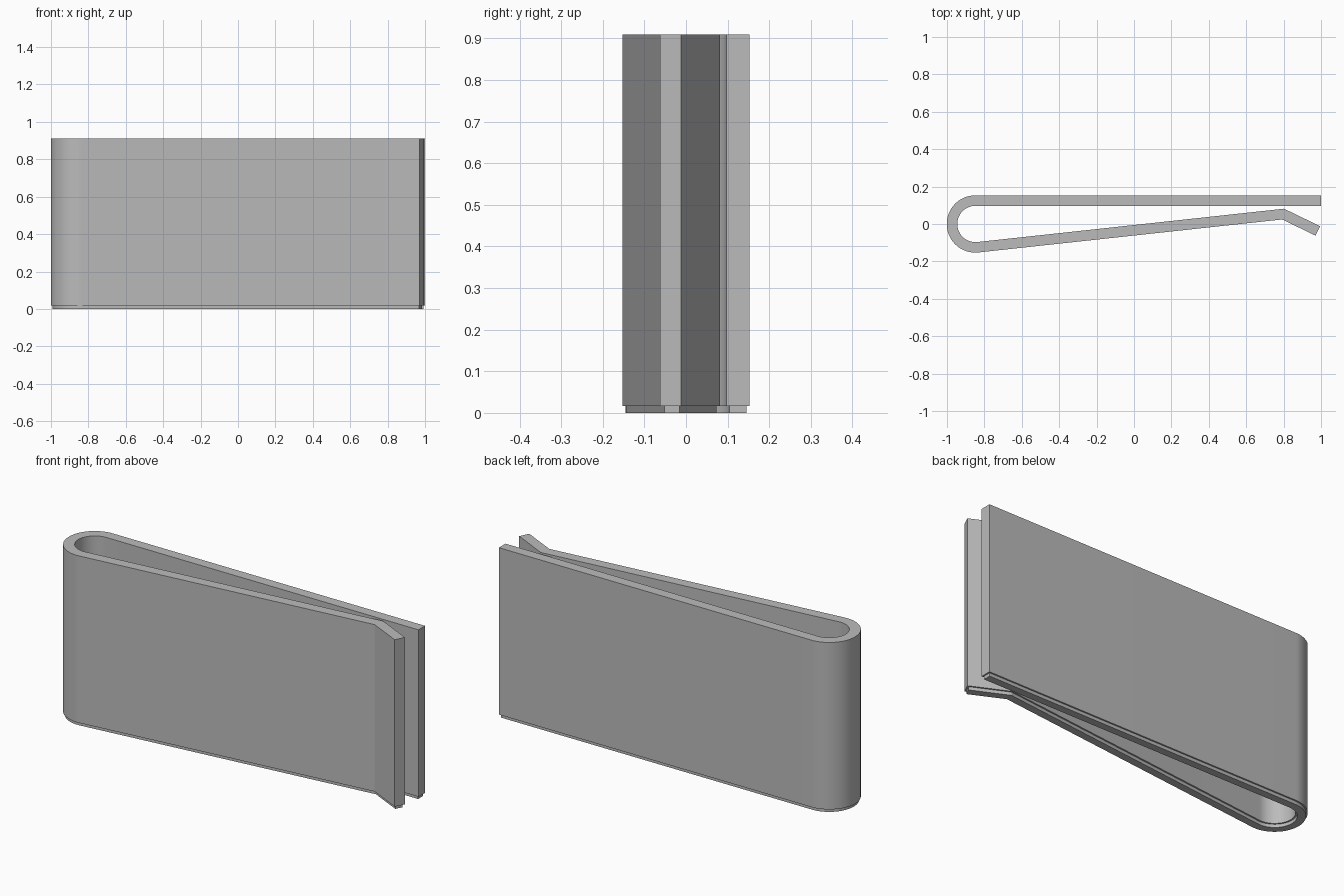
import bpy, bmesh
from math import cos, sin, radians
from mathutils import Vector

cube = bpy.data.objects.get("Cube")
if cube:
    bpy.data.objects.remove(cube, do_unlink=True)

HEIGHT, STEP, INSET = 0.91, 0.017, 0.008
HALF = 0.028                 # half the strip thickness
BEND_X, BEND_R = -0.848, 0.125
ARC_STEPS = 36

metal = bpy.data.materials.new("grey metal")
metal.use_nodes = True
grey = (0.5, 0.5, 0.5, 1)
metal.diffuse_color = grey
metal.node_tree.nodes["Principled BSDF"].inputs["Base Color"].default_value = grey

# Centre line: straight back leaf, round bend, sloping front leaf, flared tip
path = [Vector((1.0, BEND_R))]
for i in range(ARC_STEPS + 1):
    a = radians(90 + 186.2 * i / ARC_STEPS)
    path.append(Vector((BEND_X + BEND_R * cos(a), BEND_R * sin(a))))
path += [Vector((0.797, 0.053)), Vector((0.983, -0.037))]


def outline(inset):
    """Closed strip outline around the path, with mitred corners."""
    pts = [p.copy() for p in path]
    pts[0] += (pts[1] - pts[0]).normalized() * inset
    pts[-1] += (pts[-2] - pts[-1]).normalized() * inset
    left, right = [], []
    for i, p in enumerate(pts):
        d_in = (p - pts[i - 1]).normalized() if i else (pts[1] - p).normalized()
        d_out = (pts[i + 1] - p).normalized() if i < len(pts) - 1 else d_in
        n_in, n_out = Vector((-d_in.y, d_in.x)), Vector((-d_out.y, d_out.x))
        mitre = (n_in + n_out).normalized()
        mitre *= (HALF - inset) / mitre.dot(n_in)
        left.append(p + mitre)
        right.append(p - mitre)
    return left + right[::-1]


# Stack outlines: recessed lower rim, then the full-width body
bm = bmesh.new()
levels = [(0, INSET), (STEP, INSET), (STEP, 0), (HEIGHT, 0)]
rings = [[bm.verts.new((p.x, p.y, z)) for p in outline(inset)] for z, inset in levels]
count = len(rings[0])
for low, high in zip(rings, rings[1:]):
    for i in range(count):
        j = (i + 1) % count
        bm.faces.new((low[i], low[j], high[j], high[i]))

# Top and bottom edges of the strip
for ring in (rings[0], rings[-1]):
    for i in range(len(path) - 1):
        bm.faces.new((ring[i], ring[i + 1], ring[count - 2 - i], ring[count - 1 - i]))
bmesh.ops.recalc_face_normals(bm, faces=bm.faces)

mesh = bpy.data.meshes.new("spring_clip")
bm.to_mesh(mesh)
bm.free()
mesh.materials.append(metal)
clip = bpy.data.objects.new("spring_clip", mesh)
bpy.context.collection.objects.link(clip)
bpy.ops.object.select_all(action="DESELECT")
clip.select_set(True)
bpy.context.view_layer.objects.active = clip
bpy.ops.object.shade_smooth_by_angle(angle=radians(20))
